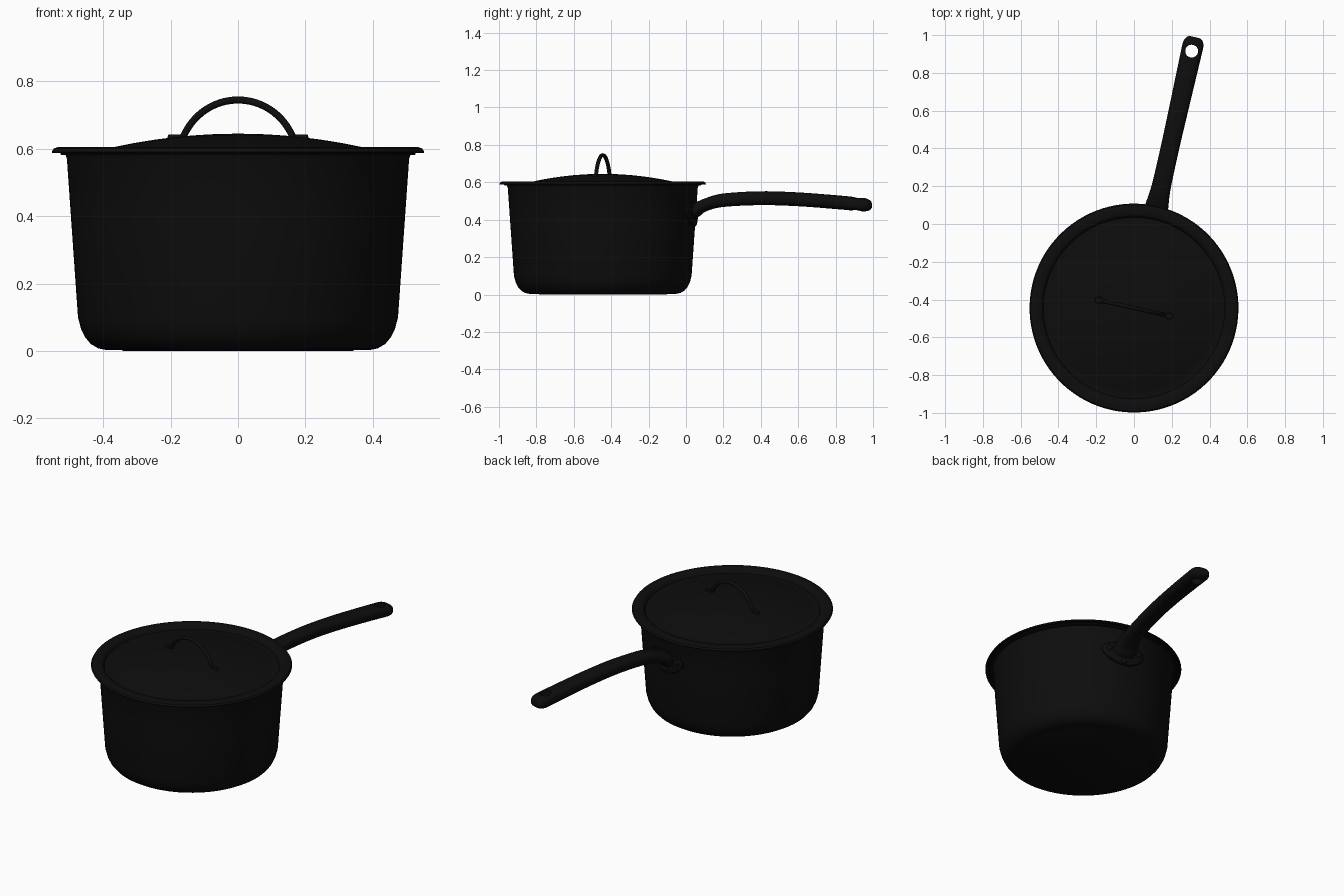
import bpy, bmesh, math
from mathutils import Matrix, Vector

if "Cube" in bpy.data.objects:
    bpy.data.objects.remove(bpy.data.objects["Cube"])

# Everything is modelled around the pan axis with the handle along +y, then placed
PLACE = Matrix.Translation((0, -0.445, 0)) @ Matrix.Rotation(math.radians(-12.65), 4, 'Z')

black = bpy.data.materials.new("matte black")
black.diffuse_color = (0.004, 0.004, 0.004, 1)
black.use_nodes = True
black.node_tree.nodes["Principled BSDF"].inputs["Base Color"].default_value = black.diffuse_color


def finish(name, bm, angle=40):
    bmesh.ops.recalc_face_normals(bm, faces=bm.faces)
    bm.transform(PLACE)
    me = bpy.data.meshes.new(name)
    bm.to_mesh(me)
    bm.free()
    ob = bpy.data.objects.new(name, me)
    bpy.context.collection.objects.link(ob)
    me.materials.append(black)
    bpy.ops.object.select_all(action='DESELECT')
    ob.select_set(True)
    bpy.context.view_layer.objects.active = ob
    bpy.ops.object.shade_smooth_by_angle(angle=math.radians(angle))
    return ob


def lathe(name, profile, n=96):
    bm = bmesh.new()
    vs = [bm.verts.new((r, 0, z)) for r, z in profile]
    es = [bm.edges.new(p) for p in zip(vs, vs[1:])]
    bmesh.ops.spin(bm, geom=vs + es, axis=(0, 0, 1), cent=(0, 0, 0),
                   angle=math.tau, steps=n, use_merge=False)
    bmesh.ops.remove_doubles(bm, verts=bm.verts, dist=1e-5)
    return finish(name, bm)


def loft(name, rings):
    bm = bmesh.new()
    loops = [[bm.verts.new(p) for p in ring] for ring in rings]
    n = len(loops[0])
    for a, b in zip(loops, loops[1:]):
        for i in range(n):
            j = (i + 1) % n
            bm.faces.new((a[i], a[j], b[j], b[i]))
    bm.faces.new(loops[0])
    bm.faces.new(loops[-1])
    return finish(name, bm)


def smooth_path(pts, k=6):
    """Catmull-Rom interpolation of tuples."""
    pts = [Vector(p) for p in pts]
    out = []
    for i in range(len(pts) - 1):
        a, b, c, d = pts[max(i - 1, 0)], pts[i], pts[i + 1], pts[min(i + 2, len(pts) - 1)]
        for s in range(k):
            t = s / k
            out.append(0.5 * (2 * b + (c - a) * t + (2 * a - 5 * b + 4 * c - d) * t * t
                              + (3 * b - a - 3 * c + d) * t ** 3))
    return out + [pts[-1]]


def wall(z):
    return 0.475 + (z - 0.1) * 0.07


# Pan body: outside wall, rolled lip, then inside wall
lathe("pan_body", [
    (0, 0), (0.34, 0), (0.345, 0.003), (0.39, 0.003), (0.415, 0.008), (0.437, 0.021),
    (0.454, 0.041), (0.466, 0.066), (0.475, 0.1), (wall(0.4), 0.4), (wall(0.57), 0.57),
    (0.512, 0.582), (0.525, 0.582), (0.528, 0.586), (0.525, 0.592), (0.505, 0.592),
    (0.496, 0.58), (0.463, 0.1), (0.445, 0.05), (0.39, 0.016), (0, 0.014)])

# Lid: dome sunk inside a raised, turned-down rim
dome = [(r, 0.645 - 0.293 * r * r) for r in [i * 0.47 / 12 for i in range(13)]]
lathe("lid", dome + [
    (0.480, 0.582), (0.486, 0.598), (0.495, 0.605), (0.535, 0.605), (0.547, 0.601),
    (0.553, 0.591), (0.551, 0.587), (0.543, 0.587), (0.535, 0.594), (0.49, 0.592),
    (0.478, 0.571)] + [(r, z - 0.009) for r, z in reversed(dome)])

# Lid grip: thin arched rod
rings = []
for i in range(41):
    t = math.radians(-69 + 138 * i / 40)
    ring = []
    for j in range(16):
        u = math.tau * j / 16
        r = 0.181 + 0.0105 * math.cos(u)
        ring.append((r * math.sin(t), 0.0105 * math.sin(u), 0.564 + r * math.cos(t)))
    rings.append(ring)
loft("lid_grip", rings)

# Flat feet of the grip, each with a rivet
for side, label in ((-1, "left"), (1, "right")):
    bm = bmesh.new()
    bmesh.ops.create_cone(bm, cap_ends=True, segments=24, radius1=0.021, radius2=0.018, depth=0.012,
                          matrix=Matrix.Translation((side * 0.19, 0, 0.637)) @ Matrix.Diagonal((1.2, 0.85, 1, 1)))
    finish("lid_grip_foot_" + label, bm)

# Long handle: lofted oval sections (y, z, half width, half thickness)
stations = smooth_path([
    (0.485, 0.445, 0.068, 0.048), (0.525, 0.458, 0.066, 0.041), (0.565, 0.480, 0.060, 0.035),
    (0.66, 0.504, 0.051, 0.036), (0.866, 0.515, 0.049, 0.037), (1.07, 0.509, 0.051, 0.037),
    (1.276, 0.494, 0.054, 0.037), (1.42, 0.481, 0.056, 0.037)])
for k in range(1, 9):
    a = math.pi / 2 * k / 8
    s = 1 - math.cos(a)
    stations.append(Vector((1.42 + 0.05 * math.sin(a), 0.481 - 0.004 * math.sin(a),
                            0.056 - 0.032 * s, 0.037 - 0.025 * s)))


def oval(y, z, w, h, n=32):
    def se(v):
        return math.copysign(abs(v) ** 0.8, v)
    return [(w * se(math.cos(math.tau * i / n)), y, z + h * se(math.sin(math.tau * i / n))) for i in range(n)]


handle = loft("handle", [oval(*s) for s in stations])

# Hanging hole through the handle end
bm = bmesh.new()
bmesh.ops.create_cone(bm, cap_ends=True, segments=40, radius1=0.034, radius2=0.034, depth=0.4,
                      matrix=Matrix.Translation((0, 1.394, 0.48)))
cutter = finish("hole_cutter", bm)
mod = handle.modifiers.new("hole", 'BOOLEAN')
mod.object = cutter
mod.solver = 'EXACT'
mod.operation = 'DIFFERENCE'
bpy.context.view_layer.objects.active = handle
bpy.ops.object.modifier_apply(modifier="hole")
bpy.data.objects.remove(cutter)
bpy.context.view_layer.objects.active = handle
handle.select_set(True)
bpy.ops.object.shade_smooth_by_angle(angle=math.radians(40))


# Mounting plate: rounded triangle wrapped onto the pan wall
def on_wall(x, z, lift):
    r = wall(z) + lift
    return (r * math.sin(x / 0.5), r * math.cos(x / 0.5), z)


rings = []
for scale, lift in ((1, -0.006), (1, 0.008), (0.95, 0.012), (0.7, 0.012), (0.4, 0.012), (0.05, 0.012)):
    rings.append([on_wall(0.128 * scale * math.cos(t) * (1 + 0.25 * math.sin(t)),
                          0.43 + 0.068 * scale * math.sin(t), lift)
                  for t in [math.tau * i / 40 for i in range(40)]])
loft("handle_plate", rings)

# Three domed rivets on the plate
for i, (x, z) in enumerate(((-0.092, 0.452), (0.092, 0.452), (0, 0.385))):
    bm = bmesh.new()
    bmesh.ops.create_uvsphere(bm, u_segments=20, v_segments=10, radius=0.017, matrix=(
        Matrix.Translation(on_wall(x, z, 0.012)) @ Matrix.Rotation(-x / 0.5, 4, 'Z')
        @ Matrix.Diagonal((1, 0.5, 1, 1))))
    finish(f"plate_rivet_{i + 1}", bm)
